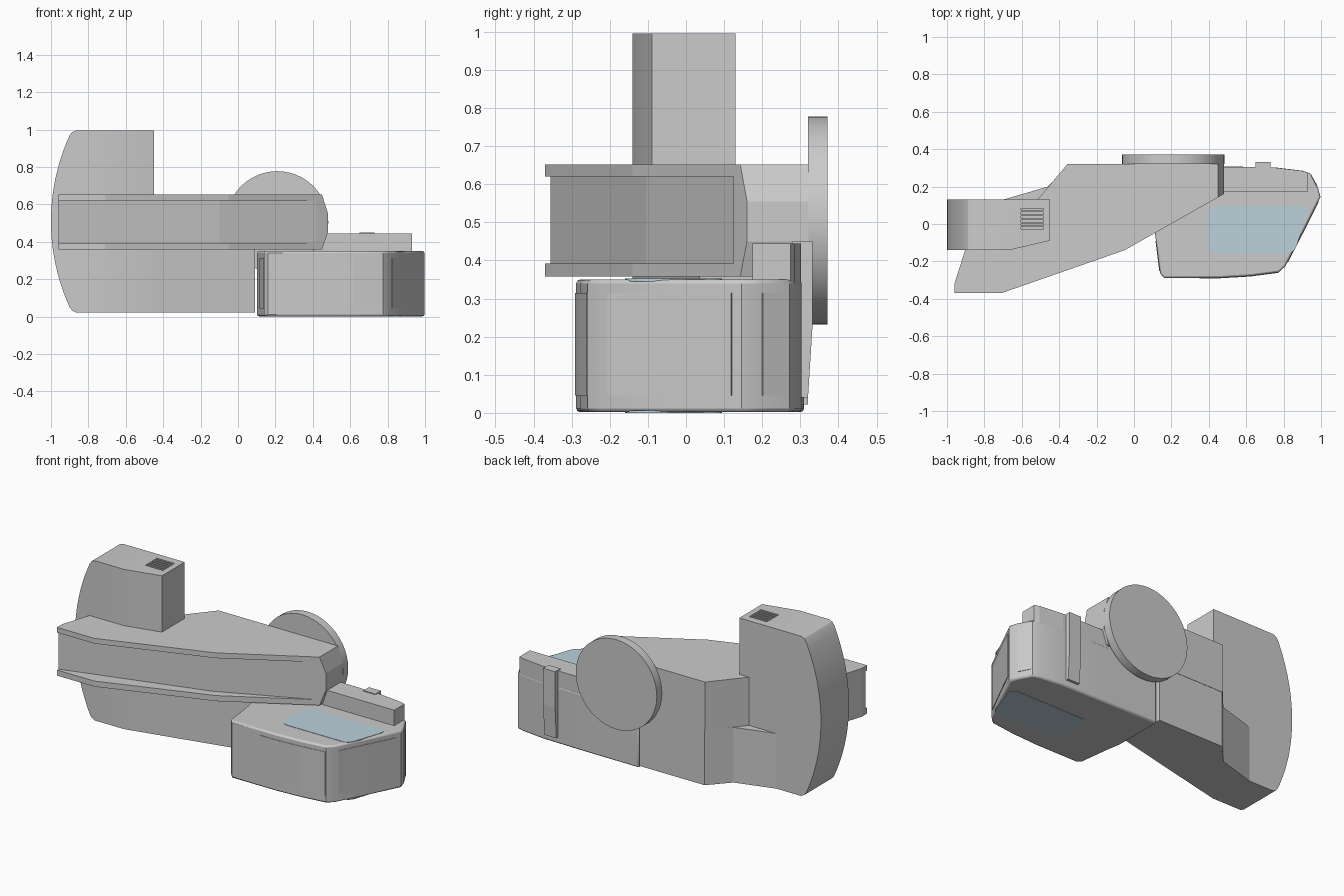
import bpy, bmesh, math
from mathutils import Vector

if "Cube" in bpy.data.objects:
    bpy.data.objects.remove(bpy.data.objects["Cube"])


def prism(name, pts, lo, hi, axis='Z', cuts=(), smooth=False, bevel=0.0, mat=None):
    """Extrude a 2D outline along Z (xy points) or Y (xz points), then trim by planes."""
    bm = bmesh.new()
    place = (lambda a, b, h: (a, b, h)) if axis == 'Z' else (lambda a, b, h: (a, h, b))
    face = bm.faces.new([bm.verts.new(place(a, b, lo)) for a, b in pts])
    ext = bmesh.ops.extrude_face_region(bm, geom=[face], use_keep_orig=True)
    moved = [g for g in ext['geom'] if isinstance(g, bmesh.types.BMVert)]
    bmesh.ops.translate(bm, verts=moved, vec=Vector(place(0, 0, hi - lo)))
    for co, no in cuts:
        geom = bm.verts[:] + bm.edges[:] + bm.faces[:]
        res = bmesh.ops.bisect_plane(bm, geom=geom, plane_co=co, plane_no=no, clear_outer=True)
        edges = [e for e in res['geom_cut'] if isinstance(e, bmesh.types.BMEdge)]
        bmesh.ops.holes_fill(bm, edges=edges)
    bmesh.ops.recalc_face_normals(bm, faces=bm.faces)
    me = bpy.data.meshes.new(name)
    bm.to_mesh(me)
    bm.free()
    ob = bpy.data.objects.new(name, me)
    bpy.context.collection.objects.link(ob)
    if mat:
        me.materials.append(mat)
    if bevel:
        m = ob.modifiers.new("bevel", 'BEVEL')
        m.width, m.segments, m.limit_method = bevel, 2, 'ANGLE'
        m.angle_limit = math.radians(50)
    if smooth:
        bpy.ops.object.select_all(action='DESELECT')
        ob.select_set(True)
        bpy.context.view_layer.objects.active = ob
        bpy.ops.object.shade_smooth_by_angle(angle=math.radians(20))
    return ob


def subtract(ob, cutter):
    cutter.hide_render = True
    cutter.hide_set(True)
    m = ob.modifiers.new("cut", 'BOOLEAN')
    m.operation, m.object, m.solver = 'DIFFERENCE', cutter, 'EXACT'


def rounded(pts, r, n=5):
    """Round the corners of a 2D outline."""
    out = []
    for i, p in enumerate(pts):
        p, a, b = Vector(p), Vector(pts[i - 1]), Vector(pts[(i + 1) % len(pts)])
        s, e = p + (a - p).normalized() * r, p + (b - p).normalized() * r
        for k in range(n + 1):
            t = k / n
            out.append(tuple(s * (1 - t) ** 2 + p * 2 * t * (1 - t) + e * t * t))
    return out


glass = bpy.data.materials.new("pale_glass")
glass.diffuse_color = (0.5, 0.64, 0.71, 1)
glass.use_nodes = True
glass.node_tree.nodes["Principled BSDF"].inputs["Base Color"].default_value = glass.diffuse_color

# End column with bowed outer face and slanted front corner
R, half = 1.108, math.asin(0.46 / 1.108)
arc = [(-1 + R - R * math.cos(a), 0.51 + R * math.sin(a))
       for a in (half - 2 * half * i / 20 for i in range(21))]
profile = ([(-0.45, 0.995), (-0.865, 0.995), (-0.887, 0.987)] + arc
           + [(-0.887, 0.033), (-0.865, 0.022), (-0.45, 0.022)])
column = prism("end_column", profile, -0.14, 0.13, 'Y',
               cuts=[((-0.67, -0.14, 0), (0.23, -1, 0))], smooth=True)

# Vent slots in the column top
for i in range(6):
    y = -0.022 + i * 0.02
    slot = prism(f"vent_cutter_{i}", [(-0.605, y - 0.006), (-0.485, y - 0.006),
                                      (-0.485, y + 0.006), (-0.605, y + 0.006)], 0.965, 1.05)
    subtract(column, slot)

# Lower body under the arm
prism("lower_body", [(-0.45, -0.09), (0.09, 0.035), (0.09, 0.32), (-0.35, 0.32),
                     (-0.46, 0.20), (-0.70, 0.13), (-0.45, 0.13)], 0.022, 0.358)

# Main arm: chamfered end, long recess in the front
arm = prism("main_arm", [(-0.96, -0.37), (-0.71, -0.37), (-0.05, -0.14), (0.48, 0.16), (0.48, 0.322),
                         (-0.355, 0.322), (-0.52, 0.125), (-0.90, -0.13), (-0.96, -0.32)],
            0.358, 0.652,
            cuts=[((0.48, 0, 0.555), (1, 0, 0.32)), ((0.48, 0, 0.45), (1, 0, -0.34))])
recess = prism("arm_recess_cutter", [(-1.0, -0.367), (-0.10, -0.105), (0.42, 0.128), (0.1, -0.3),
                                     (-0.5, -0.6), (-1.0, -0.6)], 0.392, 0.62)
subtract(arm, recess)

# Round plate on the back of the arm
prism("back_disc", [(0.21 + 0.273 * math.cos(t), 0.505 + 0.273 * math.sin(t))
                    for t in (math.tau * i / 48 for i in range(48))], 0.32, 0.371, 'Y', smooth=True)

# Control box with bevelled rims
box_outline = [(0.102, 0.31), (0.102, 0.0), (0.115, -0.07), (0.14, -0.265), (0.16, -0.288), (0.45, -0.288),
               (0.62, -0.278), (0.775, -0.258), (0.81, -0.225), (0.90, -0.05), (0.997, 0.145), (0.985, 0.19),
               (0.94, 0.272), (0.90, 0.285), (0.75, 0.303), (0.48, 0.308)]
prism("control_box", box_outline, 0.002, 0.35, bevel=0.01, smooth=True)

# Raised ledge along the back of the box
prism("back_ledge", [(0.40, 0.175), (0.93, 0.175), (0.93, 0.274), (0.90, 0.284), (0.75, 0.302),
                     (0.40, 0.307)], 0.34, 0.445)

# Vertical rib on the box back, leaning slightly outwards
prism("back_rib", [(0.65, 0.28), (0.73, 0.28), (0.73, 0.345), (0.65, 0.345)], 0.04, 0.45,
      cuts=[((0, 0.32, 0.04), (0, 1, -0.063)), ((0, 0.332, 0.23), (0, 1, 0))])

# Thin cover panels on the box sides
panels = {
    "front_panel": [(0.35, -0.288), (0.45, -0.288), (0.62, -0.278), (0.77, -0.2585)],
    "end_panel": [(0.82, -0.205), (0.90, -0.05), (0.985, 0.12)],
    "rear_corner_panel": [(0.98, 0.20), (0.945, 0.263)],
    "left_panel": [(0.118, -0.09), (0.138, -0.25)],
}
for name, path in panels.items():
    d = (Vector(path[-1]) - Vector(path[0])).normalized()
    out = Vector((d.y, -d.x)) if name != "left_panel" else Vector((-abs(d.y), d.x * -1))
    outer = [tuple(Vector(p) + out * 0.003) for p in path]
    inner = [tuple(Vector(p) - out * 0.005) for p in path]
    prism(name, outer + inner[::-1], 0.045, 0.315)

# Glass windows on top and underside of the box
window = rounded([(0.40, -0.16), (0.855, -0.16), (0.94, 0.095), (0.40, 0.095)], 0.05)
prism("top_window", window, 0.345, 0.352, mat=glass)
prism("bottom_window", window, 0.0, 0.006, mat=glass)
